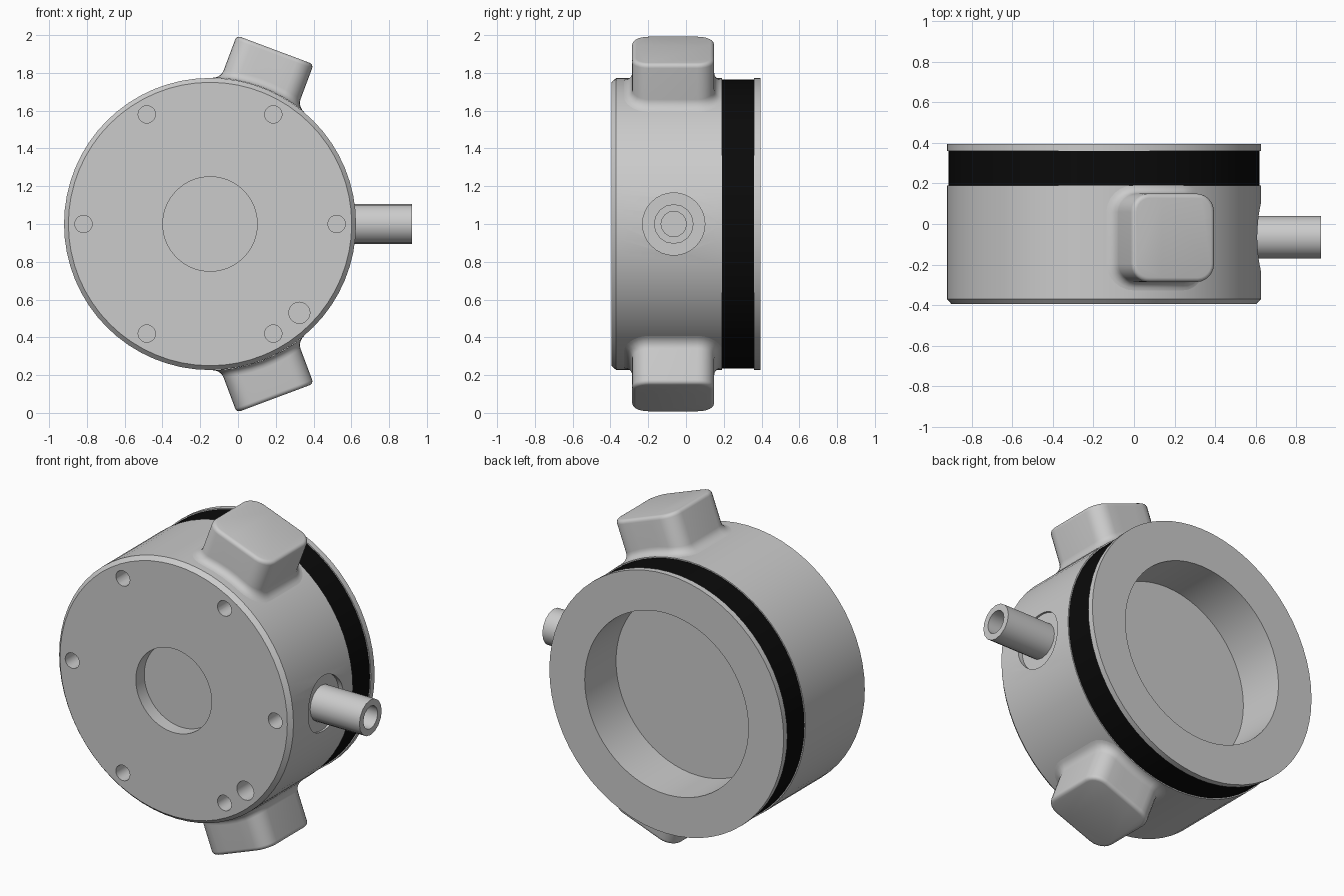
import bpy, bmesh
from math import sin, cos, pi, radians, sqrt
from mathutils import Matrix, Vector

cube = bpy.data.objects.get("Cube")
if cube:
    bpy.data.objects.remove(cube, do_unlink=True)


def material(name, rgb):
    m = bpy.data.materials.new(name)
    m.use_nodes = True
    m.diffuse_color = (*rgb, 1)
    m.node_tree.nodes["Principled BSDF"].inputs["Base Color"].default_value = (*rgb, 1)
    return m


GREY = material("light grey metal", (0.6, 0.6, 0.6))
BLACK = material("black rubber", (0.003, 0.003, 0.003))

RADIUS = 0.773
CENTRE = Vector((-0.148, 0, 1))
PORT_Y = -0.065
TO_BACK = Matrix.Rotation(-pi / 2, 4, 'X')   # local z becomes +y
TO_LEFT = Matrix.Rotation(pi / 2, 4, 'Y')    # local z becomes +x


def finish(name, bm, mats=(GREY,)):
    bmesh.ops.remove_doubles(bm, verts=bm.verts, dist=1e-5)
    bmesh.ops.recalc_face_normals(bm, faces=bm.faces)
    mesh = bpy.data.meshes.new(name)
    bm.to_mesh(mesh)
    bm.free()
    for m in mats:
        mesh.materials.append(m)
    ob = bpy.data.objects.new(name, mesh)
    bpy.context.collection.objects.link(ob)
    return ob


def select(ob):
    bpy.ops.object.select_all(action='DESELECT')
    ob.select_set(True)
    bpy.context.view_layer.objects.active = ob


def smooth(ob, angle=35):
    select(ob)
    bpy.ops.object.shade_smooth_by_angle(angle=radians(angle))


def bridge(bm, rings):
    for a, b in zip(rings, rings[1:]):
        n = len(a)
        for i in range(n):
            j = (i + 1) % n
            bm.faces.new((a[i], a[j], b[j], b[i]))


def lathe(name, profile, sides, turn, origin, mats=(GREY,)):
    """Revolve (radius, distance) points about an axis."""
    bm = bmesh.new()
    place = Matrix.Translation(origin) @ turn
    rings = [[bm.verts.new(place @ Vector((r * cos(2 * pi * i / sides),
                                           r * sin(2 * pi * i / sides), d)))
              for i in range(sides)] for r, d in profile]
    bridge(bm, rings)
    return finish(name, bm, mats)


def drill(target, radius, start, end, sides, turn, origin):
    cutter = lathe("cutter", [(0, start), (radius, start), (radius, end), (0, end)],
                   sides, turn, origin)
    cutter.hide_render = True
    mod = target.modifiers.new("hole", 'BOOLEAN')
    mod.operation, mod.solver, mod.object = 'DIFFERENCE', 'EXACT', cutter
    select(target)
    bpy.ops.object.modifier_apply(modifier=mod.name)
    bpy.data.objects.remove(cutter, do_unlink=True)


# Round housing: front recess, chamfer, band groove, back lip and deep back recess
BAND = (0.19, 0.36)
body = lathe("housing", [
    (0, -0.315), (0.25, -0.315), (0.25, -0.395), (0.75, -0.395), (RADIUS, -0.37),
    (RADIUS, BAND[0]), (0.766, BAND[0]), (0.766, BAND[1]), (RADIUS, BAND[1]),
    (RADIUS, 0.395), (0.54, 0.395), (0.54, 0.1), (0, 0.1)],
    64, TO_BACK, CENTRE, (GREY, BLACK))

# Black band round the groove
for p in body.data.polygons:
    c = p.center - CENTRE
    if BAND[0] + 0.01 < c.y < BAND[1] - 0.01 and sqrt(c.x ** 2 + c.z ** 2) > 0.7:
        p.material_index = 1

# Six screw holes and one larger locating hole in the front
for k in range(6):
    a = k * pi / 3
    drill(body, 0.046, -0.5, -0.2, 20, TO_BACK,
          CENTRE + Vector((0.67 * cos(a), 0, 0.67 * sin(a))))
drill(body, 0.056, -0.5, -0.2, 20, TO_BACK, Vector((0.325, 0, 0.53)))

# Round flat seat for the side port
port = Vector((0, PORT_Y, 1))
drill(body, 0.165, 0.595, 0.8, 32, TO_LEFT, port)
smooth(body)

# Hollow port tube
tube = lathe("port_tube", [(0.105, 0.56), (0.105, 0.92), (0.067, 0.92), (0.067, 0.58), (0, 0.58)],
             16, TO_LEFT, port)
smooth(tube)


def outline(grow):
    """Rounded square (u, v) with extra points where it follows the housing."""
    half, r = 0.2175 + grow, 0.09 + grow
    flat = half - r
    pts = []
    for q, (su, sv) in enumerate(((1, 1), (-1, 1), (-1, -1), (1, -1))):
        for i in range(7):
            a = (q + i / 6) * pi / 2
            pts.append((su * flat + r * cos(a), sv * flat + r * sin(a)))
        if q % 2 == 0:
            pts += [(su * flat * t, sv * half) for t in (0.5, 0, -0.5)]
    return pts


def boss(name, side):
    """Square boss standing radially on the housing with a filleted foot."""
    out = Vector((sin(radians(20.5)), 0, side * cos(radians(20.5))))
    across = Vector((out.z, 0, -out.x))
    origin = CENTRE + Vector((0, PORT_Y - 0.003, 0))
    bm = bmesh.new()
    rings = []
    fillet, top, edge = 0.042, 0.984, 0.022

    def ring(grow, height):
        rings.append([bm.verts.new(origin + across * u + Vector((0, v, 0)) + out * height(u))
                      for u, v in outline(grow)])

    for i in range(6):
        a = i * pi / 10
        lift = fillet * (1 - cos(a)) + 0.001
        ring(fillet * (1 - sin(a)), lambda u: sqrt(RADIUS ** 2 - u * u) + lift)
    for i in range(5):
        a = i * pi / 8
        ring(edge * (cos(a) - 1), lambda u: top - edge * (1 - sin(a)))
    bridge(bm, rings)
    bm.faces.new(rings[-1])
    smooth(finish(name, bm), 40)


boss("upper_boss", 1)
boss("lower_boss", -1)
